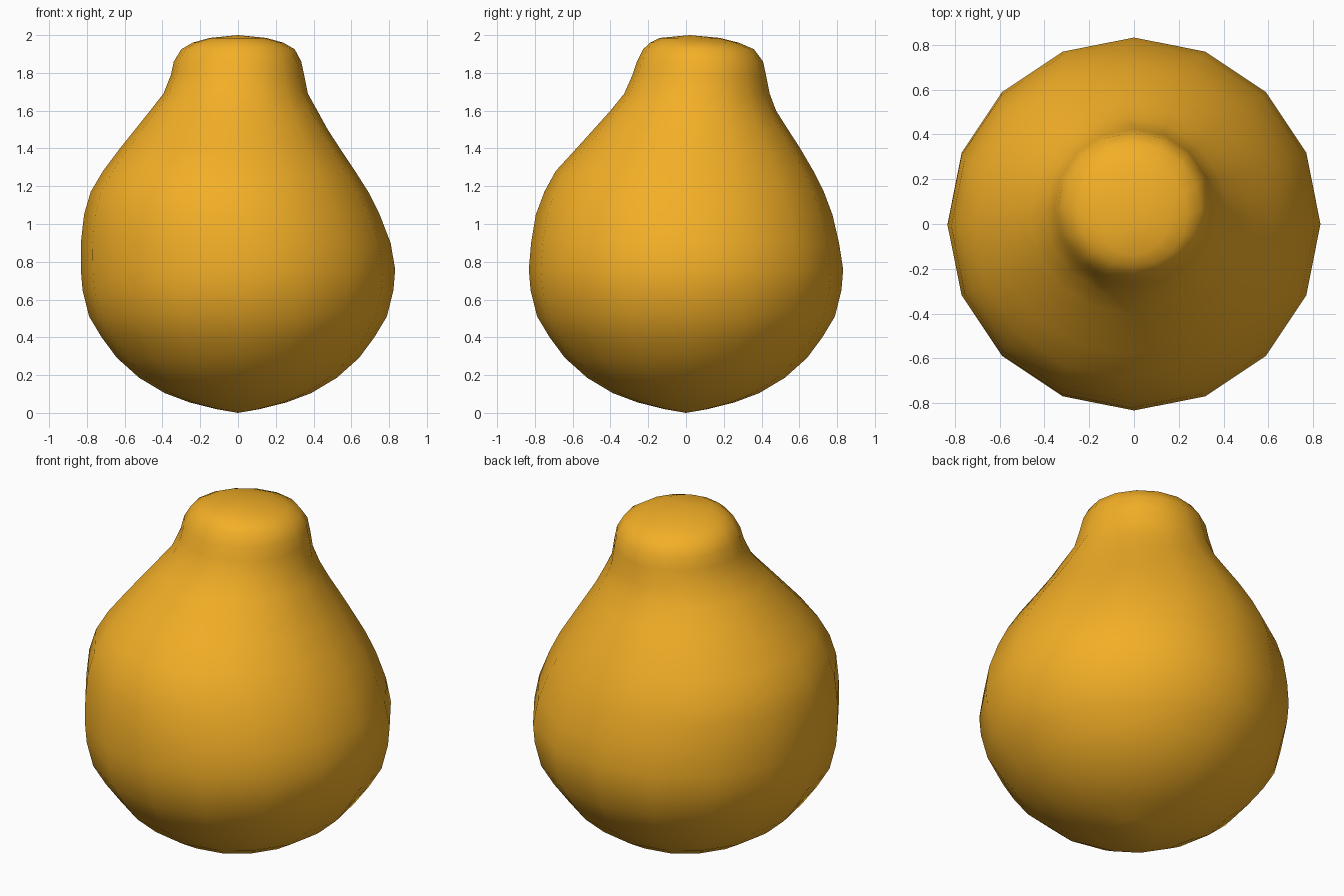
import bpy, bmesh, math

if "Cube" in bpy.data.objects:
    bpy.data.objects.remove(bpy.data.objects["Cube"])

SIDES = 16

# Round lower half: height, radius
lower = [(0.02, 0.115), (0.055, 0.255), (0.105, 0.388), (0.185, 0.522), (0.29, 0.64),
         (0.40, 0.722), (0.51, 0.788), (0.65, 0.823), (0.76, 0.832)]

# Leaning upper half: height, left x, right x, front y, back y
upper = [(0.90, -0.832, 0.808, -0.82, 0.81), (1.05, -0.815, 0.75, -0.795, 0.775),
         (1.17, -0.78, 0.69, -0.75, 0.73), (1.28, -0.715, 0.62, -0.69, 0.675),
         (1.40, -0.625, 0.54, -0.58, 0.605), (1.50, -0.545, 0.475, -0.49, 0.54),
         (1.60, -0.465, 0.42, -0.40, 0.477), (1.69, -0.395, 0.37, -0.327, 0.443),
         (1.79, -0.355, 0.35, -0.283, 0.423), (1.86, -0.34, 0.335, -0.26, 0.408),
         (1.925, -0.30, 0.30, -0.227, 0.36), (1.96, -0.24, 0.24, -0.19, 0.28),
         (1.985, -0.15, 0.15, -0.14, 0.18)]

rings = [(z, -r, r, -r, r) for z, r in lower] + upper
bm = bmesh.new()


def add_ring(z, x0, x1, y0, y1):
    cx, cy, rx, ry = (x0 + x1) / 2, (y0 + y1) / 2, (x1 - x0) / 2, (y1 - y0) / 2
    angles = [2 * math.pi * i / SIDES for i in range(SIDES)]
    return [bm.verts.new((cx + rx * math.cos(a), cy + ry * math.sin(a), z)) for a in angles]


# Pear body skinned through the rings, closed by a pole at each end
loops = [add_ring(*r) for r in rings]
bottom = bm.verts.new((0, 0, 0))
top = bm.verts.new((0, 0.02, 2.0))
for i in range(SIDES):
    j = (i + 1) % SIDES
    for a, b in zip(loops, loops[1:]):
        bm.faces.new((a[i], a[j], b[j], b[i]))
    bm.faces.new((bottom, loops[0][j], loops[0][i]))
    bm.faces.new((top, loops[-1][i], loops[-1][j]))
for f in bm.faces:
    f.smooth = True

mesh = bpy.data.meshes.new("pear_body")
bm.to_mesh(mesh)
bm.free()
body = bpy.data.objects.new("pear_body", mesh)
bpy.context.collection.objects.link(body)

# Golden skin
skin = bpy.data.materials.new("golden_skin")
skin.diffuse_color = (0.9, 0.43, 0.02, 1)
skin.use_nodes = True
skin.node_tree.nodes["Principled BSDF"].inputs["Base Color"].default_value = skin.diffuse_color
mesh.materials.append(skin)
